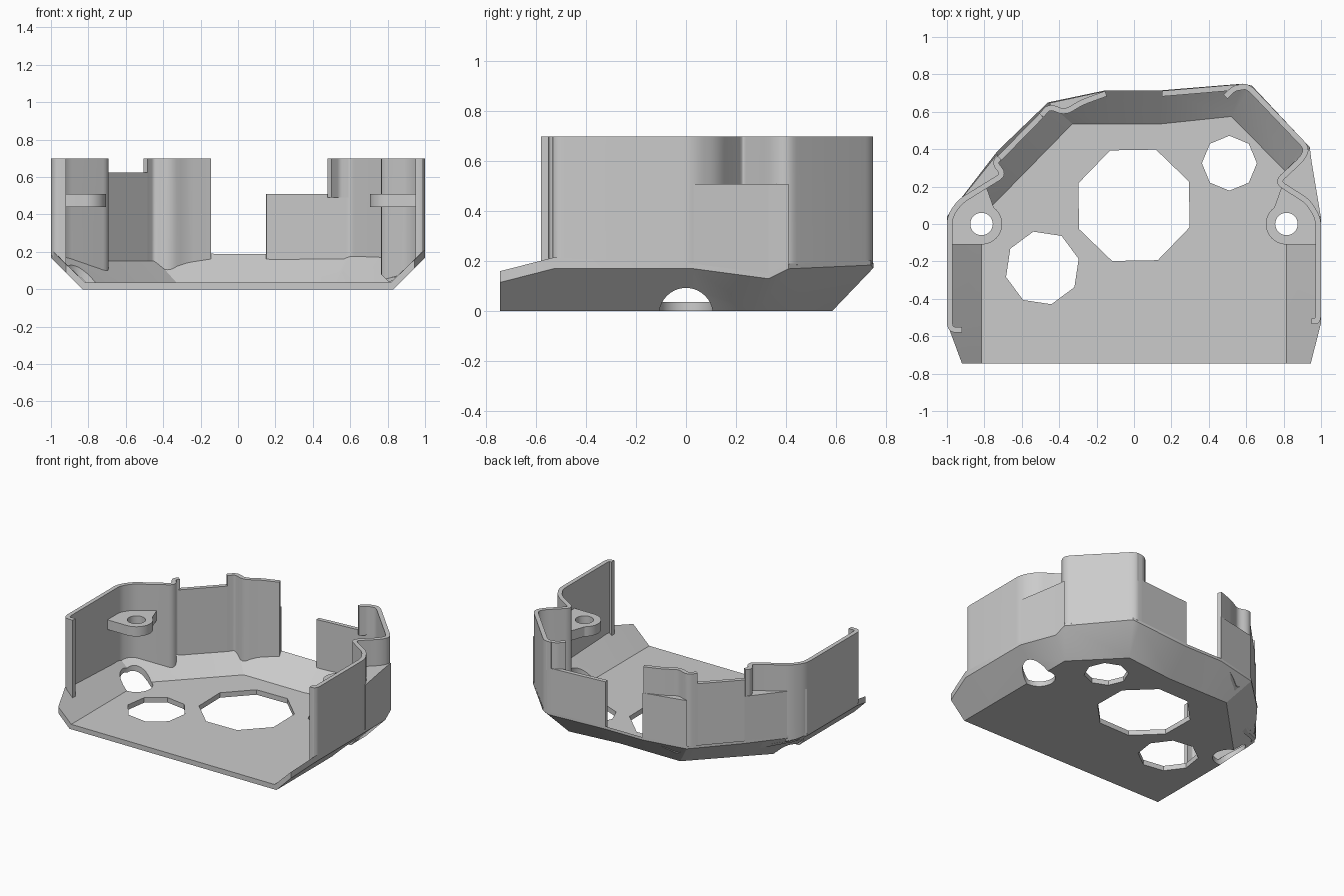
import bpy, bmesh, math
from mathutils import Vector, geometry

if "Cube" in bpy.data.objects:
    bpy.data.objects.remove(bpy.data.objects["Cube"], do_unlink=True)

grey = bpy.data.materials.new("plain grey")
grey.use_nodes = True
colour = (0.6, 0.6, 0.6, 1)
grey.diffuse_color = colour
grey.node_tree.nodes["Principled BSDF"].inputs["Base Color"].default_value = colour

WALL = 0.03
TOP, SHELF, LOW = 0.70, 0.51, 0.625

# Rim point and the floor corner its bevel runs down to
SECTIONS = [
    (-.92, -.745, -.83, -.745), (-1, -.53, -.83, -.53), (-1, .04, -.83, .04),
    (-.73, .39, -.606, .268), (-.46, .65, -.335, .545), (-.15, .715, -.15, .545),
    (.15, .715, .15, .545), (.58, .75, .53, .585), (.63, .74, .53, .585),
    (.94, .41, .83, .28), (.95, .33, .83, .28), (1, .03, .83, .03),
    (1, -.53, .83, -.53), (.945, -.745, .83, -.745)]
FLOOR = [Vector(s[2:]) for s in SECTIONS]


def bevel_height(p):
    """Height of the 45 degree bevel under a plan point."""
    best = 9
    for a, b in zip(FLOOR, FLOOR[1:]):
        if (b - a).length > 0:
            q, t = geometry.intersect_point_line(p, a, b)
            q = a.lerp(b, min(max(t, 0), 1))
            best = min(best, (Vector(p) - q.to_2d()).length)
    return best


def finish(name, bm):
    bmesh.ops.remove_doubles(bm, verts=bm.verts, dist=1e-4)
    bmesh.ops.recalc_face_normals(bm, faces=bm.faces)
    mesh = bpy.data.meshes.new(name)
    bm.to_mesh(mesh)
    bm.free()
    mesh.materials.append(grey)
    obj = bpy.data.objects.new(name, mesh)
    bpy.context.collection.objects.link(obj)
    return obj


def activate(obj):
    bpy.ops.object.select_all(action='DESELECT')
    obj.select_set(True)
    bpy.context.view_layer.objects.active = obj


def smooth(obj):
    activate(obj)
    bpy.ops.object.shade_smooth_by_angle(angle=math.radians(25))


def prism(name, points, top, bottom=None):
    """Upright solid; without a bottom height it stands on the bevel."""
    bm = bmesh.new()
    low = [bm.verts.new((p[0], p[1], bevel_height(p) + .015 if bottom is None else bottom))
           for p in points]
    high = [bm.verts.new((p[0], p[1], top)) for p in points]
    bm.faces.new(low)
    bm.faces.new(high)
    for i in range(len(points)):
        bm.faces.new((low[i - 1], low[i], high[i], high[i - 1]))
    return finish(name, bm)


def circle(x, y, r, count, turn=0):
    return [(x + r * math.cos(a), y + r * math.sin(a)) for a in
            (math.radians(turn) + math.tau * i / count for i in range(count))]


def cut(obj, points, bottom, top):
    cutter = prism("cutter", points, top, bottom)
    cutter.hide_render = True
    activate(obj)
    mod = obj.modifiers.new("hole", 'BOOLEAN')
    mod.operation, mod.solver, mod.object = 'DIFFERENCE', 'EXACT', cutter
    bpy.ops.object.modifier_apply(modifier=mod.name)
    bpy.data.objects.remove(cutter, do_unlink=True)


def rounded(points, r):
    pts = [Vector(p) for p in points]
    out = [pts[0]]
    for a, b, c in zip(pts, pts[1:], pts[2:]):
        p = b + (a - b).normalized() * min(r, (a - b).length * .45)
        q = b + (c - b).normalized() * min(r, (c - b).length * .45)
        for i in range(6):
            t = i / 5
            out.append(p.lerp(b, t).lerp(b.lerp(q, t), t))
    return out + [pts[-1]]


def wall(name, points, top, bottom=None, r=.04):
    path = rounded(points, r)
    one, two = [], []
    for i, p in enumerate(path):
        before = (p - path[i - 1]).normalized() if i else None
        after = (path[i + 1] - p).normalized() if i < len(path) - 1 else None
        d = ((before or after) + (after or before)).normalized()
        n = Vector((-d.y, d.x)) * WALL / 2 / max(d.dot(after or before), .5)
        one.append(p + n)
        two.append(p - n)
    smooth(prism(name, one + two[::-1], top, bottom))


# Tray with bevelled sides and an open front
bm = bmesh.new()
rings = [[], [], [], []]
for ux, uy, fx, fy in SECTIONS:
    z = bevel_height((ux, uy))
    front = fy < -.7
    lip = .045 if uy < 0 else .02
    for ring, co in zip(rings, ((fx, fy, 0), (ux, uy, z), (ux, uy, z + lip),
                                (fx * .983, fy if front else fy * .983, .036))):
        ring.append(bm.verts.new(co))
bm.faces.new(rings[0])
bm.faces.new(rings[3])
for ring, nxt in zip(rings, rings[1:]):
    for i in range(len(SECTIONS) - 1):
        bm.faces.new((ring[i], ring[i + 1], nxt[i + 1], nxt[i]))
bm.faces.new((rings[0][0], rings[0][-1], rings[3][-1], rings[3][0]))
for end in (0, -1):
    bm.faces.new([ring[end] for ring in rings])
tray = finish("tray", bm)

# Floor openings and screw access holes
for x, y, r, turn in ((0, .1, .32, 23.5), (.51, .325, .147, 0), (-.49, -.235, .2, 14)):
    cut(tray, circle(x, y, r, 8, turn), -.1, .1)
for side in (-1, 1):
    cut(tray, circle(side * .815, 0, .108, 40), -.1, .4)
smooth(tray)

# Thin upright walls
wall("right_side_wall", [(-.92, -.565), (-.985, -.565), (-.985, .04), (-.93, .12),
                         (-.695, .265), (-.745, .325), (-.72, .355)], TOP)
wall("right_diagonal_wall", [(-.725, .345), (-.495, .58)], LOW)
wall("back_right_wall", [(-.495, .58), (-.452, .63), (-.37, .595), (-.28, .65),
                         (-.15, .697)], TOP)
wall("back_left_low_wall", [(.15, .697), (.58, .733)], SHELF)
wall("left_side_wall", [(.56, .732), (.61, .735), (.925, .405), (.9, .35), (.765, .225),
                        (.93, .12), (.985, .03), (.985, -.52), (.95, -.52)], TOP)
wall("left_wall_hook", [(.49, .68), (.535, .725), (.6, .735)], TOP, SHELF - .02, .02)

# Solid shelves outside the recesses of the walls
prism("left_shelf", [(1, .03), (.95, .33), (.94, .41), (.905, .36), (.79, .24),
                     (.79, .21), (.93, .12)], SHELF)
prism("right_shelf", [(-1, .04), (-.73, .375), (-.735, .33), (-.71, .28),
                      (-.73, .245), (-.93, .12)], SHELF)
prism("back_shelf", [(-.46, .645), (-.15, .712), (-.28, .65), (-.37, .6)], SHELF)

# Screw lugs inside the side walls
for side, name in ((-1, "right_lug"), (1, "left_lug")):
    arc = [(side * (.815 - .11 * math.sin(a)), -.11 * math.cos(a))
           for a in (math.radians(12 * i) for i in range(13))]
    lug = prism(name, [(side * .98, -.11)] + arc +
                [(side * .79, .2), (side * .93, .12), (side * .98, .04)], SHELF, .44)
    cut(lug, circle(side * .815, 0, .06, 32), .3, .6)
    smooth(lug)
